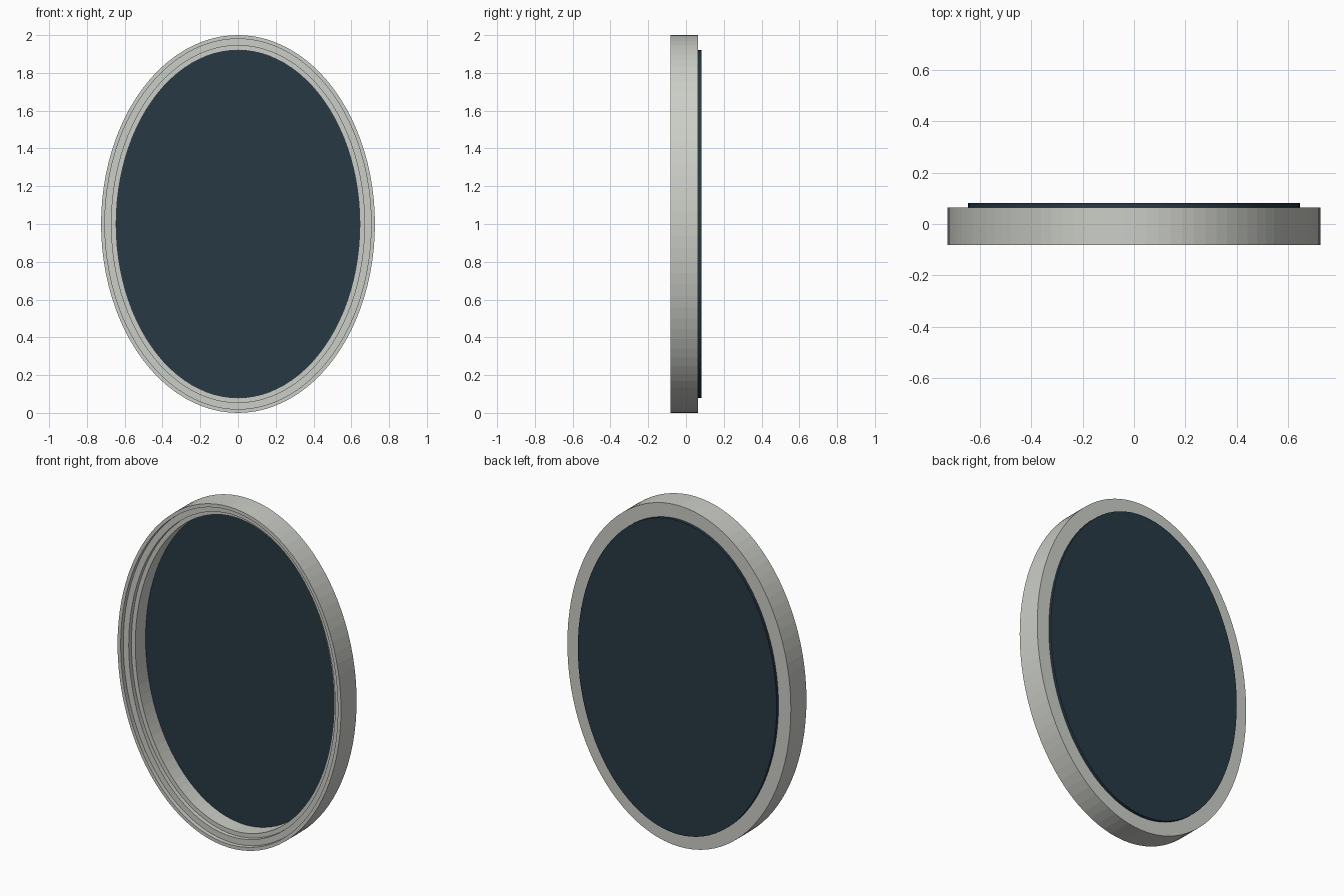
import bpy, bmesh, math

if "Cube" in bpy.data.objects:
    bpy.data.objects.remove(bpy.data.objects["Cube"])

SEG = 96
RX, RZ = 0.725, 1.0  # outer half-width and half-height


def material(name, rgb):
    m = bpy.data.materials.new(name)
    m.diffuse_color = (*rgb, 1)
    m.use_nodes = True
    m.node_tree.nodes["Principled BSDF"].inputs["Base Color"].default_value = m.diffuse_color
    return m


def oval_loop(bm, inset, y):
    ring = []
    for i in range(SEG):
        a = 2 * math.pi * i / SEG
        ring.append(bm.verts.new(((RX - inset) * math.cos(a), y,
                                  1 + (RZ - inset) * math.sin(a))))
    return ring


def oval_object(name, profile, mat, closed):
    """Sweep (inset, y) profile points round the oval; cap the ends if not closed."""
    bm = bmesh.new()
    loops = [oval_loop(bm, *p) for p in profile]
    pairs = list(zip(loops, loops[1:]))
    if closed:
        pairs.append((loops[-1], loops[0]))
    else:
        bm.faces.new(loops[0])
        bm.faces.new(loops[-1])
    for a, b in pairs:
        for i in range(SEG):
            j = (i + 1) % SEG
            bm.faces.new((a[i], a[j], b[j], b[i]))
    bmesh.ops.recalc_face_normals(bm, faces=bm.faces)
    mesh = bpy.data.meshes.new(name)
    bm.to_mesh(mesh)
    bm.free()
    mesh.materials.append(mat)
    ob = bpy.data.objects.new(name, mesh)
    bpy.context.collection.objects.link(ob)
    return ob


# Frame: stepped moulding at the front, flat at the back
oval_object("oval_frame",
            [(0, 0.064), (0, -0.081), (0.02, -0.081), (0.02, -0.056),
             (0.055, -0.056), (0.055, -0.031), (0.08, -0.031), (0.08, 0.064)],
            material("frame_grey", (0.60, 0.615, 0.57)), True)

# Dark panel fixed behind the frame opening
oval_object("mirror_panel", [(0.08, 0.064), (0.08, 0.081)],
            material("dark_glass", (0.020, 0.041, 0.057)), False)
